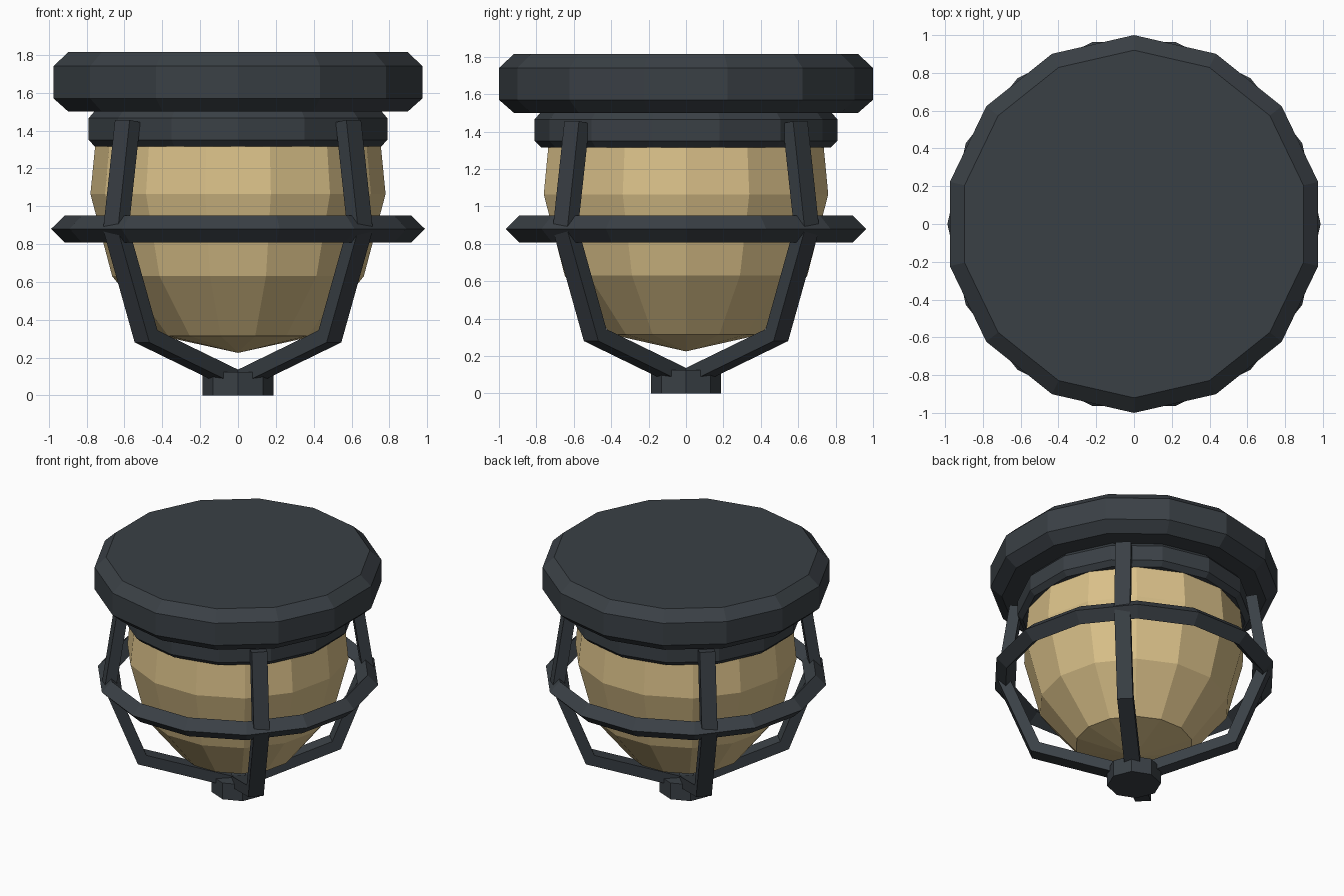
import bpy, bmesh, math
from mathutils import Vector

if "Cube" in bpy.data.objects:
    bpy.data.objects.remove(bpy.data.objects["Cube"])


def material(name, color):
    m = bpy.data.materials.new(name)
    m.diffuse_color = (*color, 1)
    m.use_nodes = True
    m.node_tree.nodes["Principled BSDF"].inputs["Base Color"].default_value = m.diffuse_color
    return m


DARK = material("dark_metal", (0.042, 0.051, 0.060))
GLASS = material("amber_glass", (0.70, 0.53, 0.25))


def finish(name, bm, mat):
    bmesh.ops.recalc_face_normals(bm, faces=bm.faces)
    me = bpy.data.meshes.new(name)
    bm.to_mesh(me)
    bm.free()
    me.materials.append(mat)
    ob = bpy.data.objects.new(name, me)
    bpy.context.collection.objects.link(ob)
    return ob


def lathe(name, profile, sides, start, mat, closed=False):
    """Spin (radius, z) points about z; radius 0 makes a tip, closed makes a ring."""
    bm = bmesh.new()
    rings = []
    for r, z in profile:
        if r == 0:
            rings.append([bm.verts.new((0, 0, z))] * sides)
            continue
        angles = [start + math.tau * i / sides for i in range(sides)]
        rings.append([bm.verts.new((r * math.cos(a), r * math.sin(a), z)) for a in angles])
    pairs = list(zip(rings, rings[1:]))
    if closed:
        pairs.append((rings[-1], rings[0]))
    for a, b in pairs:
        for i in range(sides):
            j = (i + 1) % sides
            bm.faces.new(list(dict.fromkeys((a[i], a[j], b[j], b[i]))))
    if not closed:
        for ring in (rings[0], rings[-1]):
            if ring[0] is not ring[1]:
                bm.faces.new(ring)
    return finish(name, bm, mat)


def bent_bar(name, path, width, thick, angle, mat):
    """Sweep a rectangle with mitred bends along (radius, z) points."""
    bm = bmesh.new()
    pts = [Vector(p) for p in path]
    out = Vector((math.cos(angle), math.sin(angle), 0))
    side = Vector((-out.y, out.x, 0))
    dirs = [(b - a).normalized() for a, b in zip(pts, pts[1:])]
    sections = []
    for i, p in enumerate(pts):
        d0, d1 = dirs[max(i - 1, 0)], dirs[min(i, len(dirs) - 1)]
        n0, n1 = Vector((-d0.y, d0.x)), Vector((-d1.y, d1.x))
        n = (n0 + n1).normalized()
        n *= thick / 2 / n.dot(n0)
        sec = []
        for s, t in ((-1, -1), (1, -1), (1, 1), (-1, 1)):
            q = p + n * t
            sec.append(bm.verts.new(out * q.x + Vector((0, 0, q.y)) + side * (s * width / 2)))
        sections.append(sec)
    for a, b in zip(sections, sections[1:]):
        for i in range(4):
            j = (i + 1) % 4
            bm.faces.new((a[i], a[j], b[j], b[i]))
    bm.faces.new(sections[0])
    bm.faces.new(sections[-1])
    return finish(name, bm, mat)


# Mounting cap and collar, with a corner towards front and back
lathe("mounting_cap", [(0.92, 1.50), (1.0, 1.57), (1.0, 1.74), (0.92, 1.815)],
      14, math.pi / 2, DARK)
lathe("collar", [(0.775, 1.315), (0.81, 1.35), (0.81, 1.465), (0.775, 1.505)],
      14, math.pi / 2, DARK)

# Glass dome, with a corner towards each side
lathe("glass_dome", [(0.745, 1.42), (0.78, 1.065), (0.665, 0.63), (0.41, 0.315), (0, 0.225)],
      14, 0, GLASS)

# Guard ring with a diamond section
lathe("guard_ring", [(0.988, 0.88), (0.915, 0.952), (0.842, 0.88), (0.915, 0.808)],
      14, 0, DARK, closed=True)

# Four bent guard bars meeting under the dome
for k in range(4):
    bent_bar(f"guard_bar_{k + 1}", [(0.825, 1.45), (0.912, 0.88), (0.687, 0.312), (0.06, 0.096)],
             0.11, 0.08, math.pi / 4 + k * math.pi / 2, DARK)

# Bottom knob
lathe("bottom_knob", [(0.187, 0), (0.187, 0.125)], 8, 0, DARK)
